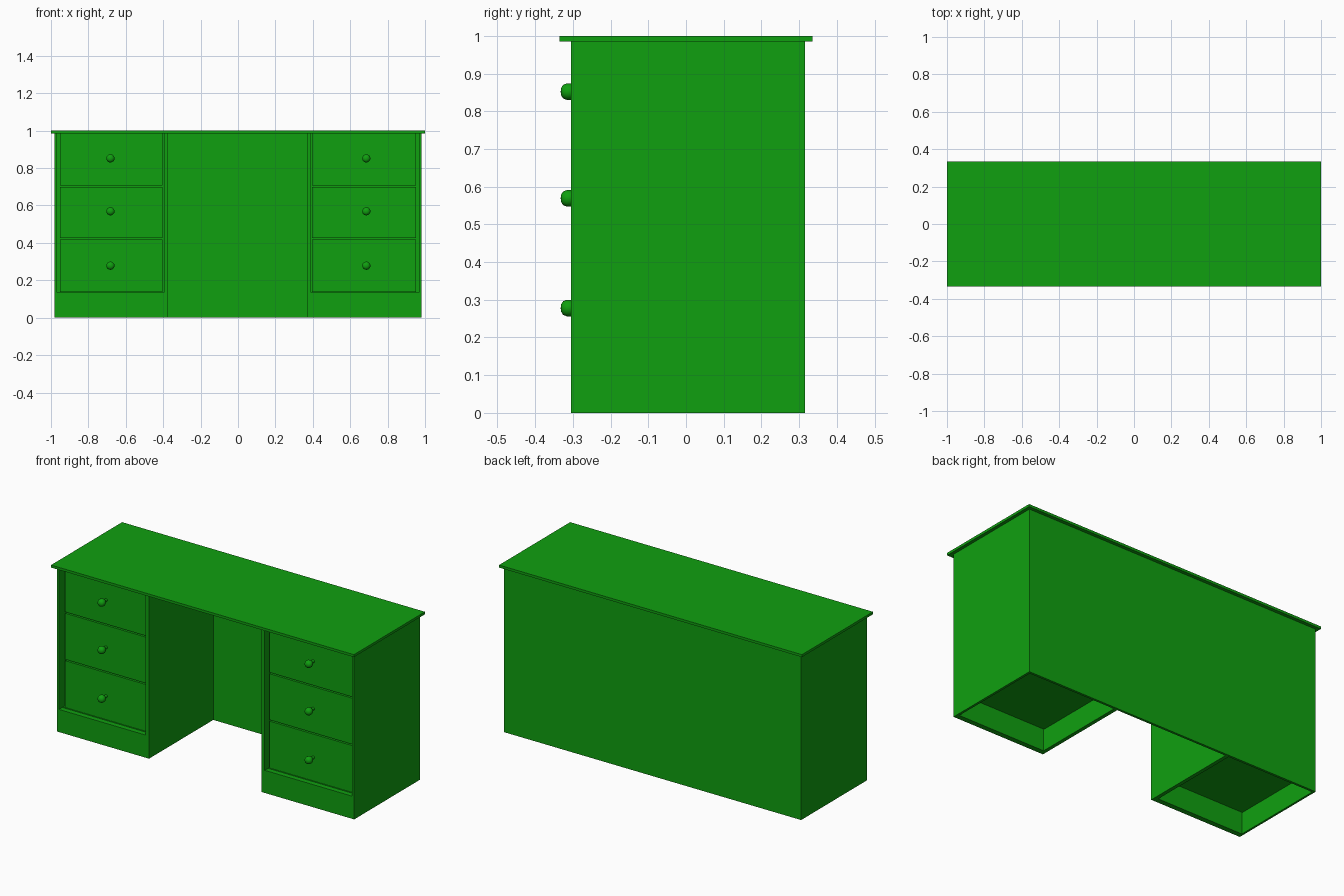
import bpy
import math
from mathutils import Matrix

cube = bpy.data.objects.get("Cube")
if cube:
    bpy.data.objects.remove(cube, do_unlink=True)

# One green paint for the whole desk
GREEN = (0.005, 0.35, 0.005, 1.0)
paint = bpy.data.materials.new("green_paint")
paint.use_nodes = True
paint.diffuse_color = GREEN
paint.node_tree.nodes["Principled BSDF"].inputs["Base Color"].default_value = GREEN


def box(name, x, y, z):
    """Box from (low, high) ranges along each axis."""
    ranges = (x, y, z)
    bpy.ops.mesh.primitive_cube_add(size=1)
    ob = bpy.context.object
    ob.name = name
    centre = [(a + b) / 2 for a, b in ranges]
    scale = [b - a for a, b in ranges]
    ob.data.transform(Matrix.Translation(centre) @ Matrix.Diagonal(scale + [1]))
    ob.data.materials.append(paint)
    return ob


def knob(name, x, z):
    """Turned knob: a profile of (radius, distance from drawer) spun round y."""
    profile = [(0.009, -0.002), (0.009, 0.022), (0.018, 0.027), (0.022, 0.036),
               (0.022, 0.046), (0.018, 0.056), (0.010, 0.061), (0.0, 0.0625)]
    sides = 20
    verts, faces = [], []
    for r, d in profile:
        for i in range(sides):
            a = math.tau * i / sides
            verts.append((x + r * math.cos(a), DRAWER_Y - d, z + r * math.sin(a)))
    for j in range(len(profile) - 1):
        for i in range(sides):
            k = (i + 1) % sides
            faces.append((j * sides + i, j * sides + k,
                          (j + 1) * sides + k, (j + 1) * sides + i))
    mesh = bpy.data.meshes.new(name)
    mesh.from_pydata(verts, [], faces)
    mesh.validate()
    ob = bpy.data.objects.new(name, mesh)
    bpy.context.collection.objects.link(ob)
    mesh.materials.append(paint)
    bpy.ops.object.select_all(action="DESELECT")
    bpy.context.view_layer.objects.active = ob
    ob.select_set(True)
    bpy.ops.object.mode_set(mode="EDIT")
    bpy.ops.mesh.select_all(action="SELECT")
    bpy.ops.mesh.remove_doubles(threshold=0.0001)
    bpy.ops.mesh.normals_make_consistent(inside=False)
    bpy.ops.object.mode_set(mode="OBJECT")
    bpy.ops.object.shade_smooth_by_angle(angle=math.radians(50))


FRONT, BACK = -0.305, 0.315
DRAWER_Y = -0.27
TOP_Z = 0.985
BACK_IN = BACK - 0.014

# Desk top and full-width back
box("desk_top", (-1, 1), (-0.335, 0.335), (TOP_Z, 1))
box("back_panel", (-0.981, 0.981), (BACK_IN, BACK), (0, TOP_Z))

# Pedestals: outer panel, inner panel, drawers
pedestals = {
    "right": ((-0.981, -0.969), (-0.396, -0.374), (-0.952, -0.404), -0.682),
    "left": ((0.967, 0.981), (0.368, 0.390), (0.396, 0.953), 0.686),
}
rows = {"bottom": (0.138, 0.417, 0.278), "middle": (0.425, 0.700, 0.569),
        "top": (0.708, 0.984, 0.852)}

for side, (outer, inner, drawer, knob_x) in pedestals.items():
    box(side + "_outer_panel", outer, (FRONT, BACK_IN), (0, TOP_Z))
    box(side + "_inner_panel", inner, (FRONT, BACK_IN), (0, TOP_Z))
    span = sorted(outer + inner)[1:3]
    box(side + "_plinth", span, (FRONT, DRAWER_Y - 0.004), (0, 0.135))
    box(side + "_floor", span, (DRAWER_Y, BACK_IN), (0.128, 0.136))
    for row, (low, high, knob_z) in rows.items():
        box(f"{side}_{row}_drawer", drawer, (DRAWER_Y, BACK_IN - 0.02), (low, high))
        knob(f"{side}_{row}_knob", knob_x, knob_z)
